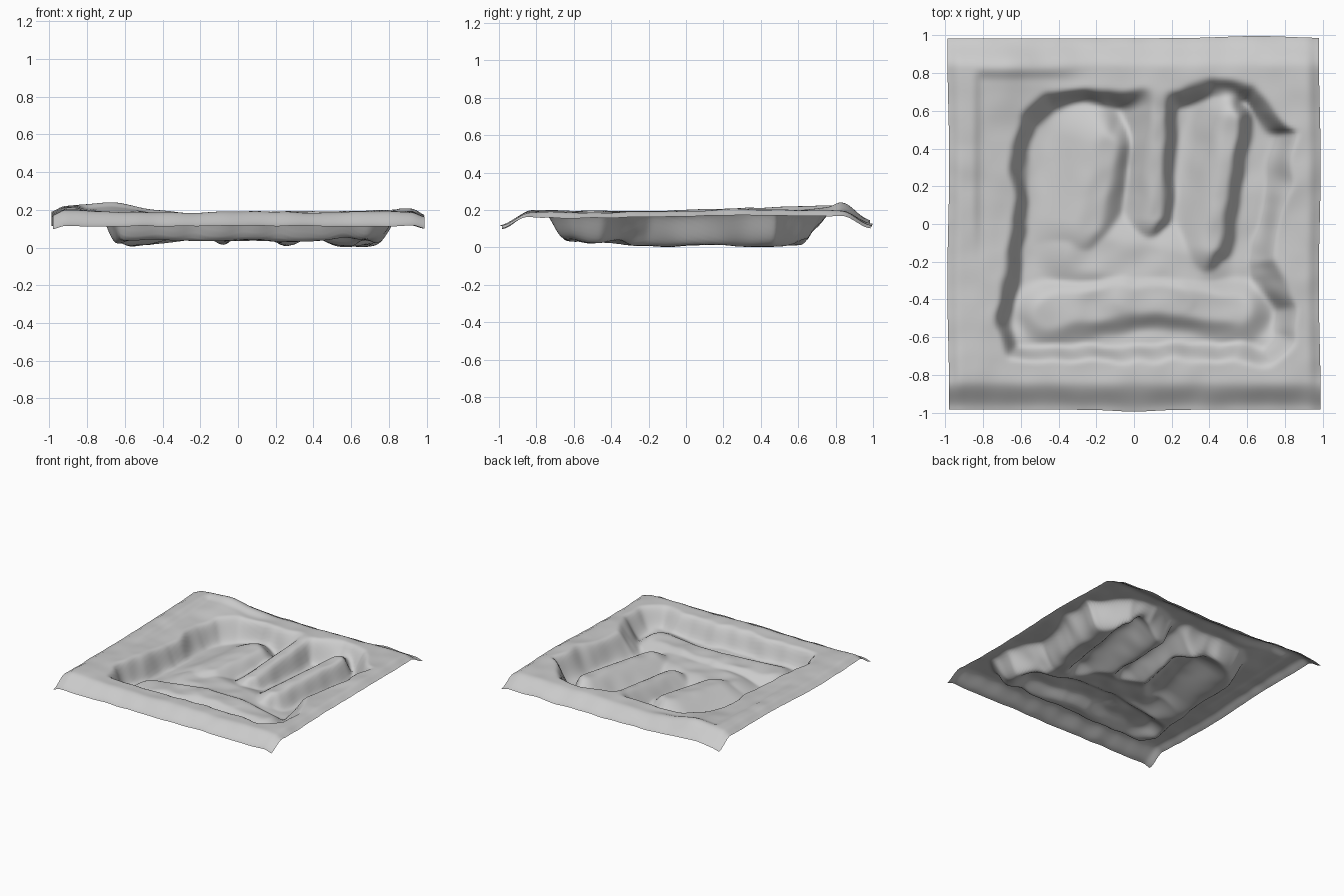
import bpy, bmesh, math
from mathutils import Vector, noise

if "Cube" in bpy.data.objects:
    bpy.data.objects.remove(bpy.data.objects["Cube"])

N = 130
HALF = 0.985


def smooth(a, b, t):
    t = max(0.0, min(1.0, (t - a) / (b - a)))
    return t * t * (3 - 2 * t)


def seg(x, y, a, b):
    # distance to a segment, position along it, and whether the point lies east of it
    p, a, b = Vector((x, y)), Vector(a), Vector(b)
    d = b - a
    t = max(0.0, min(1.0, (p - a).dot(d) / max(d.length_squared, 1e-6)))
    off = p - a - d * t
    return off.length, t, off.x


# basin outline, walked around the middle of the inner wall
OUTLINE = [(-.66, -.70), (.70, -.70), (.79, -.60), (.80, -.45), (.66, -.2), (.74, .1), (.79, .48),
           (.62, .70), (.42, .735), (.24, .68), (.10, .68), (-.25, .69), (-.45, .66), (-.58, .56),
           (-.63, .40), (-.62, .05), (-.67, -.25), (-.70, -.55)]


def basin_depth(x, y):
    # signed distance to the outline: positive inside
    inside, best = False, 9.0
    for (ax, ay), (bx, by) in zip(OUTLINE, OUTLINE[1:] + OUTLINE[:1]):
        best = min(best, seg(x, y, (ax, ay), (bx, by))[0])
        if (ay > y) != (by > y) and x < (bx - ax) * (y - ay) / (by - ay) + ax:
            inside = not inside
    return best if inside else -best


# raised land in the basin: start, end, core radius, west falloff, east falloff, top heights
RIDGES = [
    ((-.14, .42), (-.23, .00), .04, .30, .14, .13, .11),
    ((.14, .72), (.12, .04), .02, .20, .08, .19, .12),
    ((.53, .56), (.42, -.12), .02, .24, .09, .175, .13),
    ((-.45, -.47), (-.05, -.40), .07, .13, .13, .085, .105),
    ((-.05, -.40), (.25, -.40), .06, .13, .13, .105, .105),
    ((.25, -.40), (.56, -.47), .06, .13, .13, .105, .09),
    ((-.25, -.15), (.25, -.25), .08, .22, .22, .08, .08),
]

# soft swells along the rim: centre, radius, height
SWELLS = [((-.65, .84), .20, .035), ((-.9, .7), .35, .025), ((-.90, .2), .4, .018),
          ((.88, .35), .3, .016), ((.75, .85), .25, .012), ((-.88, -.8), .2, .012)]


def height(x, y):
    n = noise.noise(Vector((x * 3.2, y * 3.2, 1.7)))
    fine = noise.noise(Vector((x * 7, y * 7, 4.1)))
    rim = .192 + .008 * n + .007 * fine
    for (cx, cy), r, h in SWELLS:
        rim += h * math.exp(-((x - cx) ** 2 + (y - cy) ** 2) / (r * r))
    # shelf step inside the west and north-west crest
    rim -= .025 * smooth(-.86, -.80, x) * (1 - smooth(-.5, -.2, x)) * (1 - smooth(.76, .83, y)) \
        * smooth(-.3, .1, y)
    # outer border rolls down
    rim -= .075 * smooth(.83, .99, abs(y))
    rim -= .030 * smooth(.92, .99, abs(x)) * (1 - smooth(.75, .95, abs(y)) * .5)
    base = .015 + .012 * n + .008 * fine + .025 * smooth(.5, .62, -y)
    floor = base
    for a, b, r, west, east, top0, top1 in RIDGES:
        d, t, side = seg(x, y, a, b)
        fall = west + (east - west) * smooth(-.5, .5, side / max(d, .02))
        d = max(0, d + .02 * fine)
        k = 1 - smooth(r, r + fall, d)
        floor = max(floor, base + (top0 + (top1 - top0) * t + .012 * fine - base) * k)
    lo = -.035 - .04 * smooth(.6, .7, x) * (y < .5)
    w = smooth(lo, .07, basin_depth(x, y) + .035 * fine)
    return rim * (1 - w) + min(floor, rim) * w


# ground sheet
bm = bmesh.new()
bmesh.ops.create_grid(bm, x_segments=N, y_segments=N, size=HALF)
for v in bm.verts:
    x, y = v.co.x, v.co.y
    v.co.z = height(x, y)
    # slightly wavy border
    v.co.x += .005 * math.sin(5 * y) * smooth(.8, 1, abs(x))
    v.co.y += .012 * smooth(.8, 1, y) * math.exp(-((x - .65) / .25) ** 2)
    v.co.y -= .010 * smooth(.8, 1, -y) * math.exp(-(x / .15) ** 2)
for _ in range(2):
    bmesh.ops.smooth_vert(bm, verts=[v for v in bm.verts if not v.is_boundary], factor=.5,
                          use_axis_z=True)
low = min(v.co.z for v in bm.verts)
bmesh.ops.translate(bm, verts=bm.verts, vec=(0, 0, .002 - low))
me = bpy.data.meshes.new("terrain")
bm.to_mesh(me)
bm.free()
terrain = bpy.data.objects.new("terrain", me)
bpy.context.collection.objects.link(terrain)
for p in me.polygons:
    p.use_smooth = True
